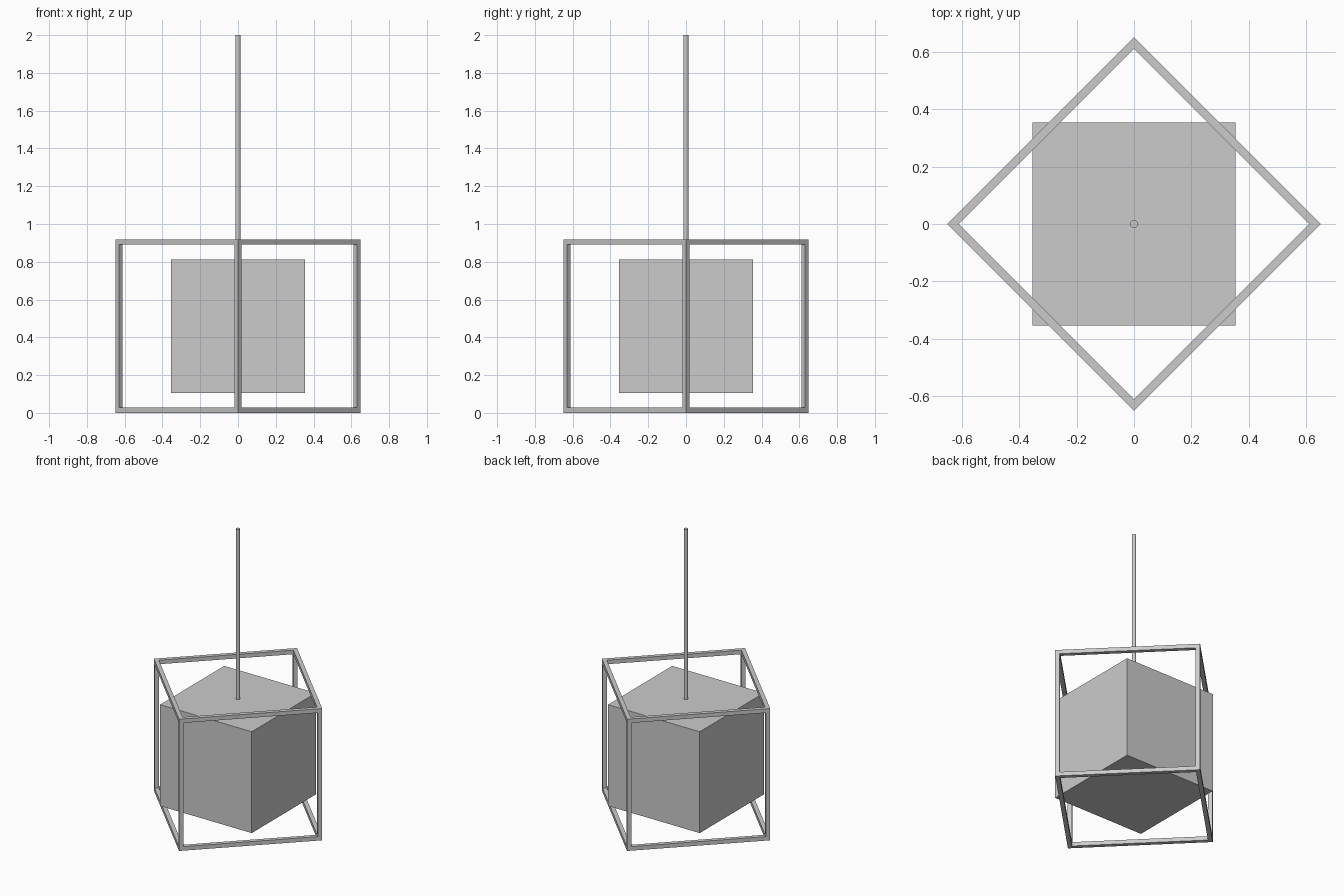
import bpy, bmesh, math
from mathutils import Matrix

if "Cube" in bpy.data.objects:
    bpy.data.objects.remove(bpy.data.objects["Cube"])

SIDE, BAR = 0.919, 0.028      # open frame: outer size and bar thickness
CUBE = 0.707                  # inner solid cube
MID = SIDE / 2


def finish(bm, name):
    mesh = bpy.data.meshes.new(name)
    bm.to_mesh(mesh)
    bm.free()
    obj = bpy.data.objects.new(name, mesh)
    bpy.context.collection.objects.link(obj)
    return obj


# Open cubic frame: inset each side, push the openings inward, remove them
bm = bmesh.new()
bmesh.ops.create_cube(bm, size=SIDE)
sides = list(bm.faces)
bmesh.ops.inset_individual(bm, faces=sides, thickness=BAR, use_even_offset=True)
openings = bmesh.ops.extrude_discrete_faces(bm, faces=sides)["faces"]
for f in openings:
    axis = f.calc_center_median().normalized()
    bmesh.ops.translate(bm, verts=f.verts, vec=-axis * BAR)
bmesh.ops.delete(bm, geom=openings, context='FACES_ONLY')
bmesh.ops.remove_doubles(bm, verts=bm.verts, dist=0.001)
bmesh.ops.recalc_face_normals(bm, faces=bm.faces)
frame = finish(bm, "open_frame")
frame.location.z = MID
frame.rotation_euler.z = math.radians(45)

# Solid cube inside, its vertical edges poking through the frame
bm = bmesh.new()
bmesh.ops.create_cube(bm, size=CUBE)
finish(bm, "inner_cube").location.z = MID

# Thin hanging rod from the cube top
bottom = MID + CUBE / 2
bm = bmesh.new()
bmesh.ops.create_cone(bm, cap_ends=True, segments=16, radius1=0.0135, radius2=0.0135,
                      depth=2 - bottom,
                      matrix=Matrix.Translation((0, 0, (2 + bottom) / 2)))
for f in bm.faces:
    f.smooth = len(f.verts) == 4
for e in bm.edges:
    e.smooth = e.calc_face_angle(0) < math.radians(40)
finish(bm, "hanging_rod")
